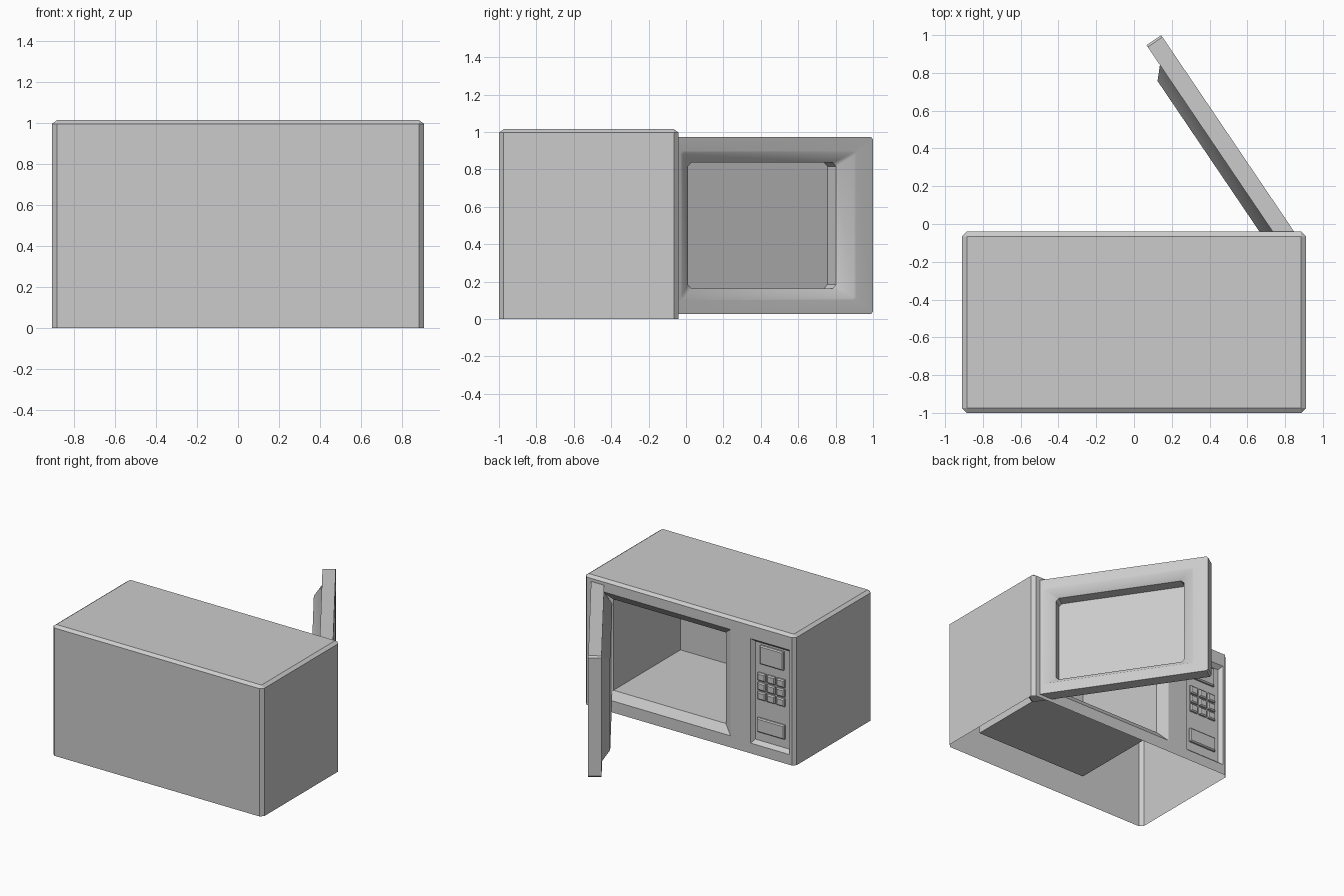
import bpy
import bmesh
import math

cube = bpy.data.objects.get("Cube")
if cube:
    bpy.data.objects.remove(cube, do_unlink=True)

grey = bpy.data.materials.new("plain_grey")
grey.use_nodes = True
GREY = (0.6, 0.6, 0.6, 1)
grey.diffuse_color = GREY
grey.node_tree.nodes["Principled BSDF"].inputs["Base Color"].default_value = GREY


def finish(bm, name):
    """Merge coincident points and turn the bmesh into an object."""
    bmesh.ops.remove_doubles(bm, verts=bm.verts, dist=0.0001)
    mesh = bpy.data.meshes.new(name)
    bm.to_mesh(mesh)
    bm.free()
    mesh.materials.append(grey)
    obj = bpy.data.objects.new(name, mesh)
    bpy.context.collection.objects.link(obj)
    return obj


def corners(a0, a1, b0, b1, c):
    """Rectangle with corners cut by c, as eight points."""
    return [(a0 + c, b0), (a1 - c, b0), (a1, b0 + c), (a1, b1 - c),
            (a1 - c, b1), (a0 + c, b1), (a0, b1 - c), (a0, b0 + c)]


def upright(x0, x1, z0, z1, y, c=0.0):
    """Upright ring at depth y, counter-clockwise seen from +y."""
    return [(-a, y, z) for a, z in corners(-x1, -x0, z0, z1, c)]


def loft(bm, rings, start=False, end=True, skip=()):
    """Join rings with quads, with optional caps; skip lists (ring, side)."""
    loops = [[bm.verts.new(p) for p in ring] for ring in rings]
    for r, (a, b) in enumerate(zip(loops, loops[1:])):
        for i in range(len(a)):
            j = (i + 1) % len(a)
            if (r, i) not in skip:
                bm.faces.new((a[i], a[j], b[j], b[i]))
    if start:
        bm.faces.new(loops[0][::-1])
    if end:
        bm.faces.new(loops[-1])


# Main sizes
W, BACK, FRONT, TOP, SHOULDER, CUT = 0.91, -1.0, -0.04, 1.015, 0.997, 0.025
opening = (-0.357, 0.758, 0.09, 0.92)
panel = (-0.866, -0.53, 0.08, 0.895)

# Casing: chamfered shell, open below and at the front
bm = bmesh.new()
wall = corners(-W, W, BACK, FRONT, CUT)
lid = [(math.copysign(W - CUT, x),
        FRONT - CUT if y > (BACK + FRONT) / 2 else BACK + CUT)
       for x, y in wall]
loft(bm, [[(x, y, 0) for x, y in wall],
          [(x, y, SHOULDER) for x, y in wall],
          [(x, y, TOP) for x, y in lid]], skip={(0, 4)})
finish(bm, "casing")

# Front face: strips around the opening and the control panel
bm = bmesh.new()
edge = W - CUT
strips = [(-edge, panel[0], 0, SHOULDER),
          (panel[1], opening[0], 0, SHOULDER),
          (opening[1], edge, 0, SHOULDER)]
for x0, x1, z0, z1 in (opening, panel):
    strips += [(x0, x1, 0, z0), (x0, x1, z1, SHOULDER)]
for x0, x1, z0, z1 in strips:
    bm.faces.new([bm.verts.new(p) for p in
                  ((x1, FRONT, z0), (x0, FRONT, z0), (x0, FRONT, z1), (x1, FRONT, z1))])
finish(bm, "front_frame")


def inset(rect, mx, mz):
    x0, x1, z0, z1 = rect
    return x0 + mx, x1 - mx, z0 + mz, z1 - mz


# Oven cavity with a sloped mouth
bm = bmesh.new()
inner = inset(opening, 0.073, 0.06)
loft(bm, [upright(*opening, FRONT), upright(*inner, FRONT - 0.045),
          upright(*inner, -0.91)])
finish(bm, "oven_cavity")

# Sunken control panel
bm = bmesh.new()
floor_y = FRONT - 0.03
loft(bm, [upright(*panel, FRONT), upright(*inset(panel, 0.02, 0.025), floor_y)])
finish(bm, "control_panel")


def button(name, x0, x1, z0, z1, height=0.02):
    """Raised plate with a chamfered top."""
    bm = bmesh.new()
    rect = (x0, x1, z0, z1)
    loft(bm, [upright(*rect, floor_y), upright(*rect, floor_y + height * 0.6),
              upright(*inset(rect, 0.008, 0.008), floor_y + height)])
    finish(bm, name)


button("display", -0.8, -0.6, 0.71, 0.855)
button("start_button", -0.81, -0.575, 0.175, 0.285)
for row in range(3):
    for col in range(3):
        x = -0.81 + col * 0.082
        z = 0.43 + row * 0.074
        button(f"key_{row}_{col}", x, x + 0.068, z, z + 0.06)

# Open door: inner plug, slab, dished frame and sunken window in one loft
D, THICK = 1.35, 0.094
slab = (0, D, 0.027, 0.973)
plug = inset(slab, 0.127, 0.06)
plug_face = inset(slab, 0.19, 0.118)
dish = inset(slab, 0.12, 0.085)
window = inset(slab, 0.197, 0.137)
bm = bmesh.new()
loft(bm, [upright(*plug_face, -0.058, 0.02),
          upright(*plug, 0, 0.02),
          upright(*slab, 0, 0.012),
          upright(*slab, THICK, 0.012),
          upright(*inset(dish, -0.012, -0.012), THICK, 0.012),
          upright(*dish, THICK - 0.003, 0.012),
          upright(*window, THICK - 0.06, 0.02),
          upright(*window, -0.05, 0.02)], start=True)
door = finish(bm, "door")
door.location = (0.066, 0.947, 0)
door.rotation_euler = (0, 0, math.radians(-55.9))
bpy.ops.object.select_all(action="DESELECT")
door.select_set(True)
bpy.context.view_layer.objects.active = door
bpy.ops.object.shade_smooth_by_angle(angle=math.radians(35))
